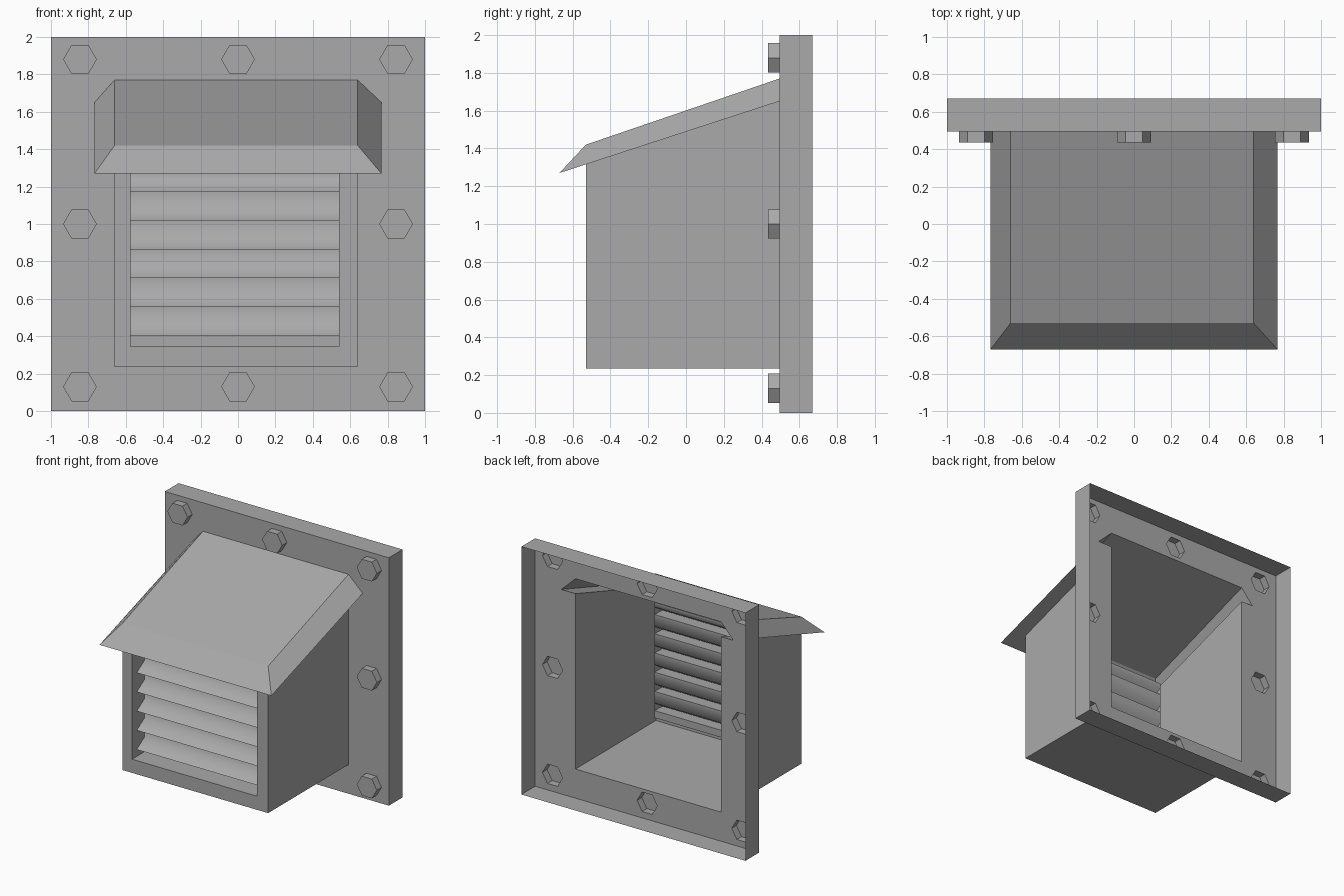
import bpy, bmesh, math
from mathutils import Vector

if "Cube" in bpy.data.objects:
    bpy.data.objects.remove(bpy.data.objects["Cube"])

grey = bpy.data.materials.new("painted_grey")
grey.use_nodes = True
colour = (0.4, 0.4, 0.4, 1)
grey.diffuse_color = colour
grey.node_tree.nodes["Principled BSDF"].inputs["Base Color"].default_value = colour

# Main planes and limits
BACK, PLATE, FRONT, LIP = 0.67, 0.495, -0.53, -0.67
LEFT, RIGHT, FLOOR = 0.64, -0.66, 0.235
WING = 0.767
OPEN_L, OPEN_R, SILL, OPEN_TOP = 0.54, -0.575, 0.345, 1.275
EAVE_BACK, EAVE_FRONT, EAVE_LIP = 1.65, 1.316, 1.27
RIDGE_BACK, RIDGE_FRONT = 1.77, 1.42


def finish(name, bm):
    mesh = bpy.data.meshes.new(name)
    bm.to_mesh(mesh)
    bm.free()
    mesh.materials.append(grey)
    obj = bpy.data.objects.new(name, mesh)
    bpy.context.collection.objects.link(obj)
    return obj


def loft(name, rings, closed=True, cap=False):
    """Skin a thin sheet between matching rings of points."""
    bm = bmesh.new()
    rows = [[bm.verts.new(p) for p in ring] for ring in rings]
    for a, b in zip(rows, rows[1:]):
        n = len(a)
        for i in range(n if closed else n - 1):
            j = (i + 1) % n
            bm.faces.new((a[i], a[j], b[j], b[i]))
    if cap:
        bm.faces.new(rows[-1])
    return finish(name, bm)


def pierced(name, loops):
    """Flat sheet whose first loop is the outline and the rest are holes."""
    bm = bmesh.new()
    edges = []
    for loop in loops:
        vs = [bm.verts.new(p) for p in loop]
        edges += [bm.edges.new((vs[i - 1], vs[i])) for i in range(len(vs))]
    bmesh.ops.triangle_fill(bm, use_beauty=True, edges=edges, normal=Vector((0, -1, 0)))
    bmesh.ops.dissolve_limit(bm, angle_limit=0.01, verts=bm.verts, edges=bm.edges)
    return finish(name, bm)


def rect(x0, x1, z0, z1, y):
    return [(x0, y, z0), (x1, y, z0), (x1, y, z1), (x0, y, z1)]


def hexagon(x, z, y, r=0.09):
    angles = [math.radians(60 * i) for i in range(6)]
    return [(x + r * math.cos(a), y, z + r * math.sin(a)) for a in angles]


# Mounting plate: open-backed tray, pierced for the duct and bolts
bolts = [(x, z) for x in (-0.845, 0, 0.845) for z in (0.13, 1.0, 1.88) if x or z != 1.0]
duct_hole = [(RIGHT, PLATE, FLOOR), (LEFT, PLATE, FLOOR), (LEFT, PLATE, EAVE_BACK),
             (WING, PLATE, EAVE_BACK), (LEFT, PLATE, RIDGE_BACK),
             (RIGHT, PLATE, RIDGE_BACK), (-WING, PLATE, EAVE_BACK), (RIGHT, PLATE, EAVE_BACK)]
outline = rect(-1, 1, 0, 2, PLATE)
pierced("mounting_plate", [outline, duct_hole] + [hexagon(x, z, PLATE) for x, z in bolts])
loft("plate_rim", [rect(-1, 1, 0, 2, BACK), outline])

# Hollow hexagonal bolt heads
for i, (x, z) in enumerate(bolts):
    loft(f"bolt_head_{i + 1}", [hexagon(x, z, PLATE), hexagon(x, z, 0.435)], cap=True)

# Duct body: side walls and floor
loft("duct_walls", [
    [(RIGHT, y, eave), (RIGHT, y, FLOOR), (LEFT, y, FLOOR), (LEFT, y, eave)]
    for y, eave in ((PLATE, EAVE_BACK), (FRONT, EAVE_FRONT))], closed=False)

# Front frame around the louvre opening
pierced("front_frame", [rect(RIGHT, LEFT, FLOOR, EAVE_FRONT, FRONT),
                        rect(OPEN_R, OPEN_L, SILL, OPEN_TOP, FRONT)])

# Pressed louvre panel: upright strip, outward slope, then flat underside
INNER, TIP = -0.37, -0.47
profile = [(INNER, OPEN_TOP)]
for i in range(6):
    edge = 1.175 - 0.155 * i
    profile += [(INNER, edge + 0.063), (TIP, edge), (INNER, edge + 0.003)]
profile.append((INNER, SILL))
louvres = loft("louvre_panel", [[(x, y, z) for y, z in profile] for x in (OPEN_L, OPEN_R)],
               closed=False)
loft("opening_reveal", [rect(OPEN_R, OPEN_L, SILL, OPEN_TOP, y) for y in (FRONT, INNER)])
bpy.context.view_layer.objects.active = louvres
louvres.select_set(True)
bpy.ops.object.shade_smooth_by_angle(angle=math.radians(75))

# Rain hood: sloped top with bevelled wings and front lip
bm = bmesh.new()
rear = [bm.verts.new(p) for p in duct_hole[2:]]
ridge_l, ridge_r = [bm.verts.new((x, FRONT, RIDGE_FRONT)) for x in (LEFT, RIGHT)]
lip_l, lip_r = [bm.verts.new((x, LIP, EAVE_LIP)) for x in (WING, -WING)]
wall_l, wall_r = [bm.verts.new((x, FRONT, EAVE_FRONT)) for x in (LEFT, RIGHT)]
for face in ((rear[2], rear[3], ridge_r, ridge_l),   # top
             (rear[1], rear[2], ridge_l, lip_l),     # left wing
             (rear[3], rear[4], lip_r, ridge_r),     # right wing
             (ridge_l, ridge_r, lip_r, lip_l),       # front lip
             (rear[0], rear[1], lip_l, wall_l),      # undersides
             (rear[4], rear[5], wall_r, lip_r),
             (wall_l, lip_l, lip_r, wall_r)):
    bm.faces.new(face)
bmesh.ops.recalc_face_normals(bm, faces=bm.faces)
finish("rain_hood", bm)
